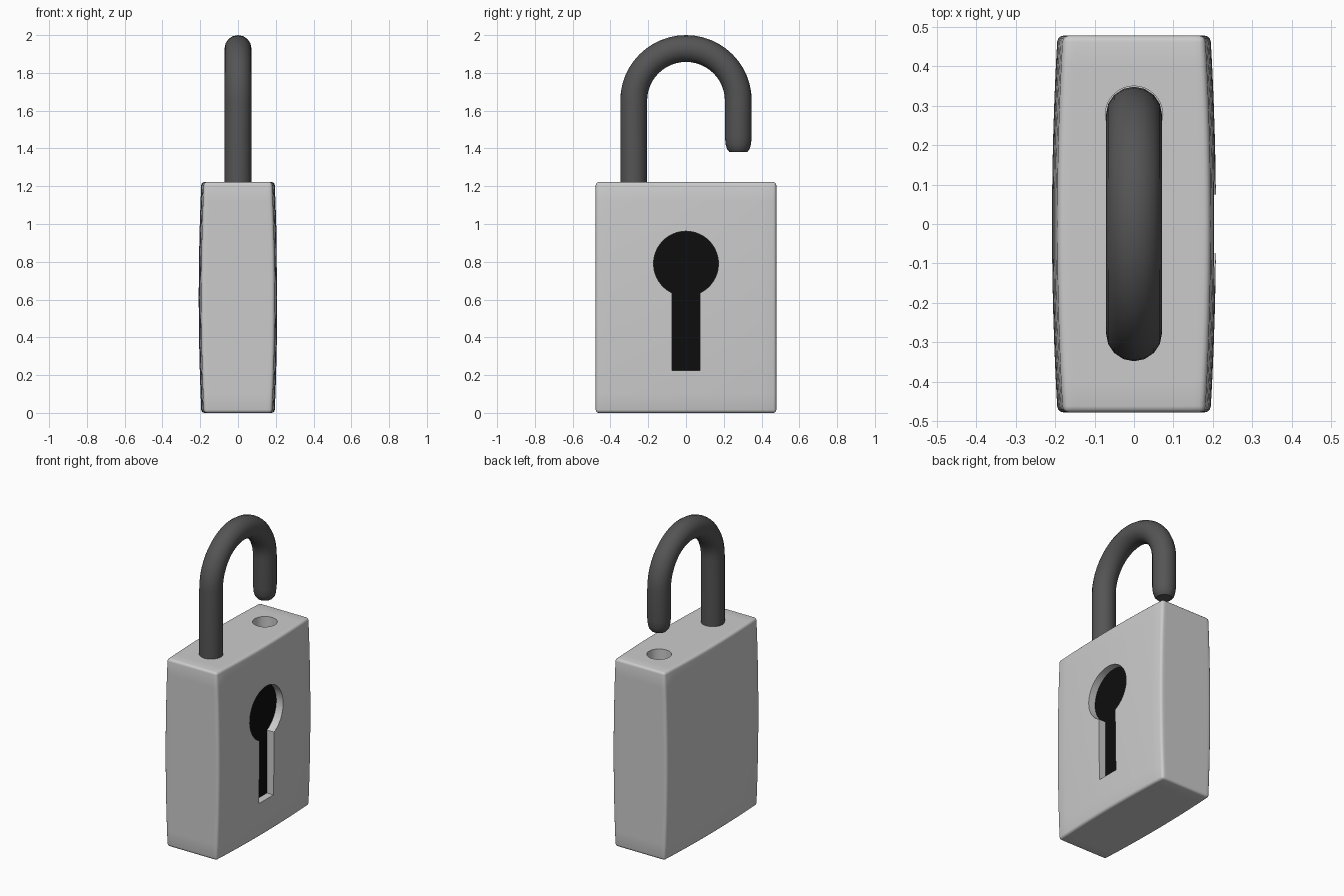
import bpy, bmesh, math

cube = bpy.data.objects.get("Cube")
if cube:
    bpy.data.objects.remove(cube, do_unlink=True)


def material(name, value):
    m = bpy.data.materials.new(name)
    m.use_nodes = True
    color = (value, value, value, 1)
    m.diffuse_color = color
    m.node_tree.nodes["Principled BSDF"].inputs["Base Color"].default_value = color
    return m


def add(name, bm, mat):
    bmesh.ops.recalc_face_normals(bm, faces=bm.faces)
    me = bpy.data.meshes.new(name)
    bm.to_mesh(me)
    bm.free()
    me.materials.append(mat)
    ob = bpy.data.objects.new(name, me)
    bpy.context.collection.objects.link(ob)
    return ob


def activate(ob):
    bpy.ops.object.select_all(action='DESELECT')
    ob.select_set(True)
    bpy.context.view_layer.objects.active = ob


def smooth(ob):
    activate(ob)
    bpy.ops.object.shade_smooth_by_angle(angle=math.radians(40))


light_grey = material("light grey metal", 0.6)
dark_grey = material("dark grey steel", 0.09)
black = material("black", 0.004)

HALF_W, HEIGHT = 0.478, 1.222
LEG_Y, ROD = 0.277, 0.071


def keyhole(name, x0, x1, mat):
    """Keyhole outline in the side plane, extruded from x0 to x1."""
    radius, cz, slot, bottom, steps = 0.172, 0.79, 0.075, 0.225, 40
    start = -math.acos(slot / radius)
    sweep = math.pi - 2 * start
    pts = [(slot, bottom)]
    for i in range(steps + 1):
        a = start + sweep * i / steps
        pts.append((radius * math.cos(a), cz + radius * math.sin(a)))
    pts.append((-slot, bottom))
    bm = bmesh.new()
    face = bm.faces.new([bm.verts.new((x0, y, z)) for y, z in pts])
    ext = bmesh.ops.extrude_face_region(bm, geom=[face])
    moved = [v for v in ext["geom"] if isinstance(v, bmesh.types.BMVert)]
    bmesh.ops.translate(bm, verts=moved, vec=(x1 - x0, 0, 0))
    return add(name, bm, mat)


# Body: box with gently domed broad sides
bm = bmesh.new()
bmesh.ops.create_cube(bm, size=2)
bmesh.ops.subdivide_edges(bm, edges=bm.edges[:], cuts=11, use_grid_fill=True)
for v in bm.verts:
    x, u, w = v.co
    v.co = (x * (0.208 - 0.014 * (u * u + w * w)), u * HALF_W, (w + 1) * HEIGHT / 2)
body = add("body", bm, light_grey)
bevel = body.modifiers.new("rounded edges", 'BEVEL')
bevel.width = 0.016
bevel.segments = 3
bevel.limit_method = 'ANGLE'
bevel.angle_limit = math.radians(40)

# Keyhole recess and shackle socket
bm = bmesh.new()
bmesh.ops.create_cone(bm, cap_ends=True, segments=32, radius1=0.073, radius2=0.073, depth=0.4)
bmesh.ops.translate(bm, verts=bm.verts, vec=(0, LEG_Y, HEIGHT + 0.03))
cutters = [add("socket_cutter", bm, light_grey),
           keyhole("keyhole_cutter", 0.152, 0.3, light_grey)]
for c in cutters:
    c.hide_render = True
    cut = body.modifiers.new(c.name, 'BOOLEAN')
    cut.operation = 'DIFFERENCE'
    cut.solver = 'EXACT'
    cut.object = c
activate(body)
for m in list(body.modifiers):
    bpy.ops.object.modifier_apply(modifier=m.name)
for c in cutters:
    bpy.data.objects.remove(c, do_unlink=True)
smooth(body)

# Black keyhole floor
keyhole("keyhole_floor", 0.150, 0.156, black)

# Shackle: long leg, half-round arch, short leg with a rounded tip
arch_z = 2 - ROD - LEG_Y
path = [(-LEG_Y, HEIGHT - 0.1, 1)]
for i in range(25):
    a = math.pi * (1 - i / 24)
    path.append((LEG_Y * math.cos(a), arch_z + LEG_Y * math.sin(a), 1))
path += [(LEG_Y, 1.46, 1), (LEG_Y, 1.42, 0.94), (LEG_Y, 1.395, 0.83), (LEG_Y, 1.38, 0.65)]
curve = bpy.data.curves.new("shackle", 'CURVE')
curve.dimensions = '3D'
curve.bevel_depth = ROD
curve.bevel_resolution = 6
curve.use_fill_caps = True
spline = curve.splines.new('POLY')
spline.points.add(len(path) - 1)
for p, (y, z, r) in zip(spline.points, path):
    p.co = (0, y, z, 1)
    p.radius = r
curve.materials.append(dark_grey)
shackle = bpy.data.objects.new("shackle", curve)
bpy.context.collection.objects.link(shackle)
activate(shackle)
bpy.ops.object.convert(target='MESH')
smooth(bpy.context.view_layer.objects.active)
